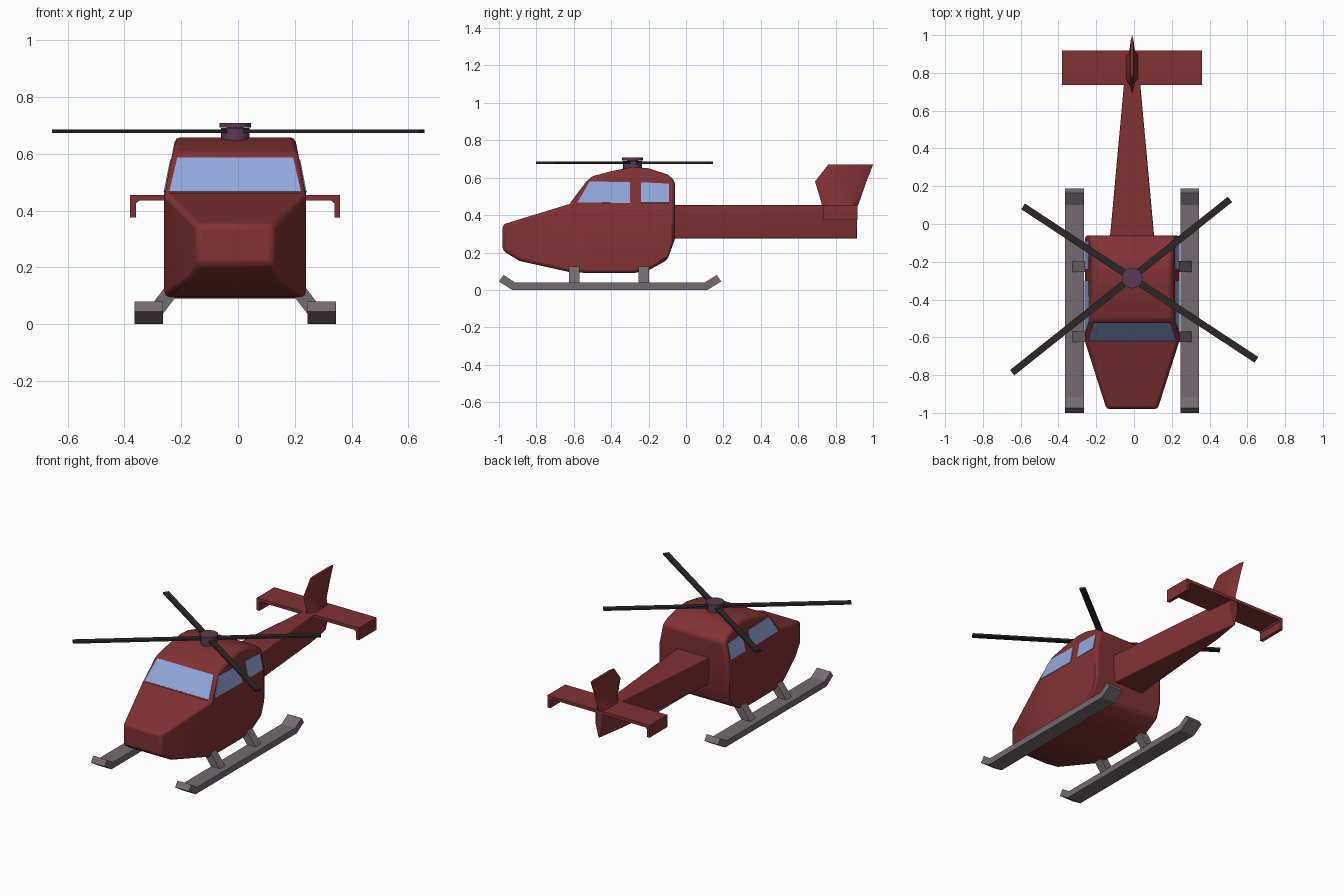
import bpy, bmesh, math
from mathutils import Vector

if "Cube" in bpy.data.objects:
    bpy.data.objects.remove(bpy.data.objects["Cube"])

CX = -0.01  # centre line of the fuselage


def material(name, rgb):
    m = bpy.data.materials.new(name)
    m.diffuse_color = (*rgb, 1)
    m.use_nodes = True
    m.node_tree.nodes["Principled BSDF"].inputs["Base Color"].default_value = m.diffuse_color
    return m


RED = material("red_paint", (0.22, 0.032, 0.032))
GLASS = material("glass", (0.29, 0.39, 0.72))
STEEL = material("skid_metal", (0.17, 0.145, 0.16))
BLACK = material("blade_black", (0.025, 0.02, 0.02))
HUB = material("hub_purple", (0.1, 0.045, 0.085))


def loft(name, rings, mat, bevel=0.0, smooth=True):
    """Skin a list of equal-length rings of points and cap both ends."""
    bm = bmesh.new()
    vs = [[bm.verts.new(p) for p in r] for r in rings]
    n = len(rings[0])
    for a, b in zip(vs, vs[1:]):
        for i in range(n):
            j = (i + 1) % n
            bm.faces.new((a[i], a[j], b[j], b[i]))
    bm.faces.new(vs[0][::-1])
    bm.faces.new(vs[-1])
    bmesh.ops.remove_doubles(bm, verts=bm.verts[:], dist=0.0005)
    bmesh.ops.recalc_face_normals(bm, faces=bm.faces[:])
    me = bpy.data.meshes.new(name)
    bm.to_mesh(me)
    bm.free()
    me.materials.append(mat)
    ob = bpy.data.objects.new(name, me)
    bpy.context.collection.objects.link(ob)
    if smooth:
        bpy.ops.object.select_all(action='DESELECT')
        ob.select_set(True)
        bpy.context.view_layer.objects.active = ob
        bpy.ops.object.shade_smooth_by_angle(angle=math.radians(30))
    if bevel:
        b = ob.modifiers.new("soft_edges", 'BEVEL')
        b.width, b.segments = bevel, 2
        b.limit_method, b.angle_limit = 'ANGLE', math.radians(36)
    return ob


def panel(name, corners, normal, mat):
    """Thin plate set into a surface."""
    n = Vector(normal).normalized()
    pts = [Vector(c) for c in corners]
    return loft(name, [[p - n * 0.01 for p in pts], [p + n * 0.003 for p in pts]], mat, smooth=False)


def side_x(z):
    """Half width of the cabin wall at height z."""
    return 0.25 - max(0, z - 0.46) * 0.2


# Fuselage: y, bottom z, half width, shoulder z, roof z
stations = [
    (-0.98, 0.21, 0.135, 0.35, 0.35),
    (-0.89, 0.155, 0.164, 0.3775, 0.3775),
    (-0.62, 0.095, 0.25, 0.46, 0.46),
    (-0.51, 0.09, 0.25, 0.46, 0.605),
    (-0.40, 0.09, 0.25, 0.46, 0.635),
    (-0.28, 0.09, 0.25, 0.46, 0.658),
    (-0.20, 0.105, 0.25, 0.46, 0.65),
    (-0.10, 0.16, 0.25, 0.46, 0.618),
    (-0.06, 0.27, 0.25, 0.46, 0.585),
]
rings = []
for y, zb, w, zs, zt in stations:
    wt = side_x(zt) if zt > zs else w
    rings.append([(CX + x, y, z) for x, z in
                  ((w, zb), (w, zs), (wt, zt), (-wt, zt), (-w, zs), (-w, zb))])
loft("fuselage", rings, RED, bevel=0.016)

# Windscreen and side windows
panel("windscreen", [(CX - 0.232, -0.616, 0.465), (CX + 0.232, -0.616, 0.465),
                     (CX + 0.204, -0.525, 0.585), (CX - 0.204, -0.525, 0.585)],
      (0, -0.145, 0.11), GLASS)
windows = {"front_window": [(-0.58, 0.468), (-0.30, 0.464), (-0.30, 0.575), (-0.515, 0.58)],
           "rear_window": [(-0.24, 0.466), (-0.09, 0.466), (-0.09, 0.568), (-0.24, 0.575)]}
for s, side in ((-1, "left"), (1, "right")):
    for name, quad in windows.items():
        panel(f"{side}_{name}", [(CX + s * side_x(z), y, z) for y, z in quad],
              (s, 0, 0.2), GLASS)

# Tail boom: y, top half width, bottom half width
rings = []
for y, wt, wb in ((-0.09, 0.119, 0.105), (0.72, 0.045, 0.035), (0.915, 0.025, 0.004)):
    rings.append([(CX + x, y, z) for x, z in
                  ((wb, 0.275), (wt, 0.36), (wt, 0.455), (-wt, 0.455), (-wt, 0.36), (-wb, 0.275))])
loft("tail_boom", rings, RED, bevel=0.004)

# Tail fin: z, front y, rear y, half thickness
rings = []
for z, y0, y1, t in ((0.44, 0.73, 0.915, 0.04), (0.48, 0.72, 0.93, 0.018),
                     (0.58, 0.69, 0.965, 0.012), (0.67, 0.76, 1.0, 0.008)):
    rings.append([(CX, y0, z), (CX + t, y0 + 0.04, z), (CX + t, y1 - 0.03, z),
                  (CX, y1, z), (CX - t, y1 - 0.03, z), (CX - t, y0 + 0.04, z)])
loft("tail_fin", rings, RED)

# Stabiliser with turned-down tips
outline = [(-0.37, 0.375), (-0.37, 0.455), (0.37, 0.455), (0.37, 0.375),
           (0.35, 0.375), (0.35, 0.425), (0.338, 0.435), (-0.338, 0.435),
           (-0.35, 0.425), (-0.35, 0.375)]
loft("stabiliser", [[(CX + x, y, z) for x, z in outline] for y in (0.735, 0.918)], RED, smooth=False)

# Skids with upturned ends, and their struts
skid = [(-1.0, 0.045), (-0.93, 0), (0.115, 0), (0.188, 0.045),
        (0.165, 0.08), (0.10, 0.04), (-0.915, 0.04), (-0.975, 0.08)]
for s, side in ((-1, "left"), (1, "right")):
    loft(f"{side}_skid", [[(CX + s * x, y, z) for y, z in skid] for x in (0.255, 0.355)],
         STEEL, smooth=False)
    for y, end in ((-0.597, "front"), (-0.225, "rear")):
        ends = []
        for x, z in ((0.295, 0.025), (0.215, 0.13)):
            ends.append([(CX + s * (x + dx), y + dy, z + dx * 0.6) for dx, dy in
                         ((-0.022, -0.028), (0.022, -0.028), (0.022, 0.028), (-0.022, 0.028))])
        loft(f"{side}_{end}_strut", ends, STEEL, smooth=False)

# Rotor hub: mast and cap
for name, r, z0, z1 in (("rotor_mast", 0.05, 0.64, 0.69), ("rotor_cap", 0.055, 0.692, 0.708)):
    loft(name, [[(CX + r * math.cos(i * math.pi / 10), -0.286 + r * math.sin(i * math.pi / 10), z)
                 for i in range(20)] for z in (z0, z1)], HUB)
loft("rotor_pin", [[(CX + 0.03 * math.cos(i * math.pi / 6), -0.286 + 0.03 * math.sin(i * math.pi / 6), z)
                    for i in range(12)] for z in (0.68, 0.70)], HUB)

# Rotor blades: two straight bars crossing at the hub
for k, (a, b) in enumerate((((-0.587, 0.093), (0.648, -0.719)), ((-0.645, -0.787), (0.508, 0.13)))):
    a, b = Vector((*a, 0.68)), Vector((*b, 0.68))
    side = (b - a).cross(Vector((0, 0, 1))).normalized() * 0.018
    up = Vector((0, 0, 0.006))
    loft(f"rotor_blade_{k + 1}", [[p + side - up, p + side + up, p - side + up, p - side - up]
                                  for p in (a, b)], BLACK, smooth=False)
